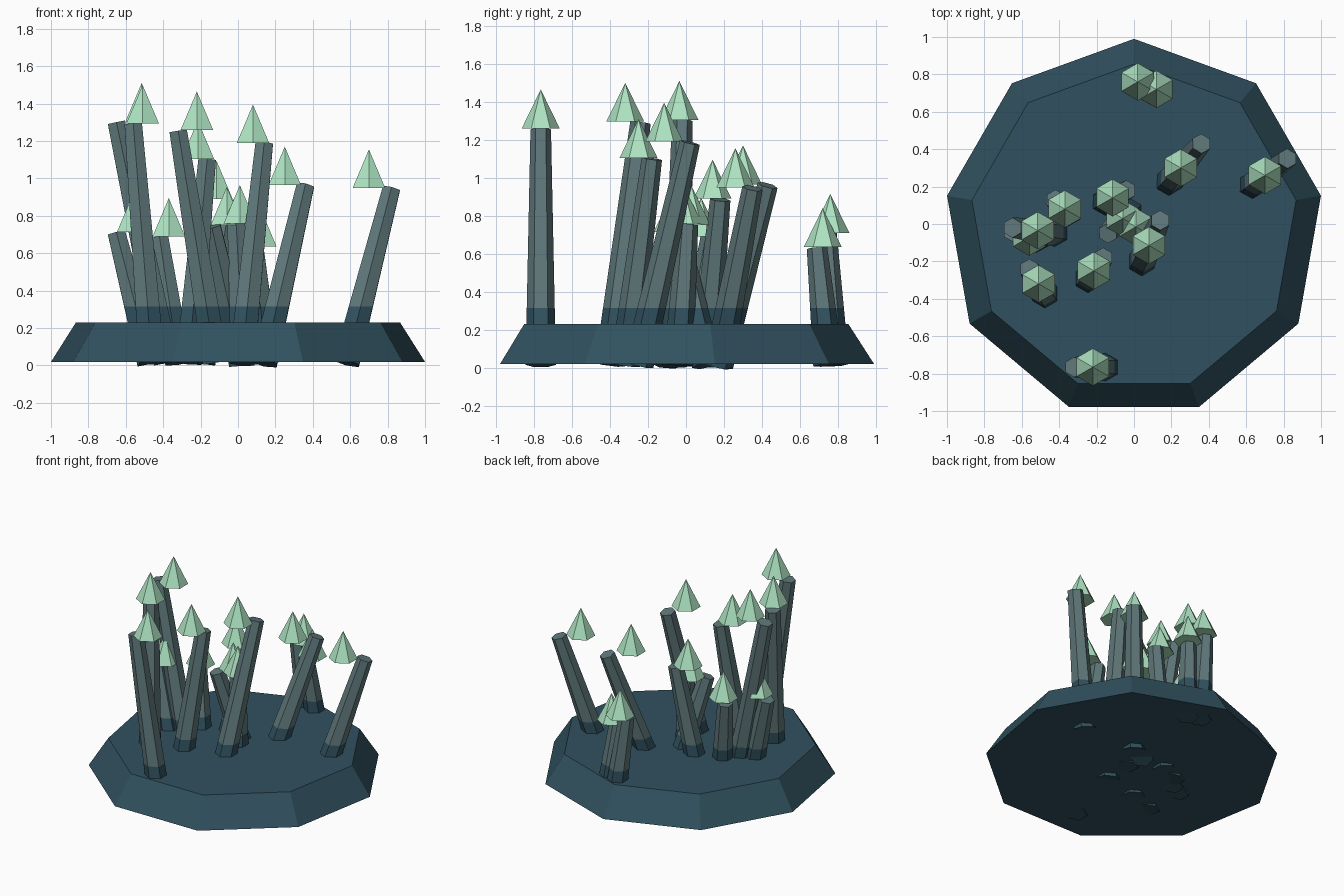
import bpy, bmesh, math
from mathutils import Vector, Matrix

if "Cube" in bpy.data.objects:
    bpy.data.objects.remove(bpy.data.objects["Cube"])


def material(name, rgb):
    m = bpy.data.materials.new(name)
    m.diffuse_color = (*rgb, 1)
    m.use_nodes = True
    m.node_tree.nodes["Principled BSDF"].inputs["Base Color"].default_value = m.diffuse_color
    return m


TEAL = material("dark_teal", (0.030, 0.083, 0.115))
GREY = material("slate_grey", (0.115, 0.186, 0.194))
MINT = material("pale_mint", (0.42, 0.77, 0.54))


def finish(bm, name, mats):
    me = bpy.data.meshes.new(name)
    bmesh.ops.recalc_face_normals(bm, faces=bm.faces)
    bm.to_mesh(me)
    bm.free()
    for m in mats:
        me.materials.append(m)
    ob = bpy.data.objects.new(name, me)
    bpy.context.collection.objects.link(ob)
    return ob


def frustum(sides, r1, r2, depth, turn=0.0):
    """Closed frustum centred on the origin; turn sets the first corner's angle."""
    bm = bmesh.new()
    bmesh.ops.create_cone(bm, cap_ends=True, segments=sides, radius1=r1,
                          radius2=r2, depth=depth)
    bm.verts.ensure_lookup_table()
    a = math.atan2(bm.verts[0].co.y, bm.verts[0].co.x)
    bmesh.ops.rotate(bm, verts=bm.verts, matrix=Matrix.Rotation(turn - a, 3, 'Z'))
    return bm


def column(i, c, top, z):
    """Leaning hexagonal column with a teal foot."""
    c, top = Vector(c), Vector(top)
    upper = Vector((top.x, top.y, z - 0.005))
    lower = Vector((2 * c.x - top.x, 2 * c.y - top.y, 0.015))
    axis = upper - lower
    bm = frustum(6, 0.080, 0.054, axis.length, math.pi / 2)
    rot = Vector((0, 0, 1)).rotation_difference(axis).to_matrix().to_4x4()
    bm.transform(Matrix.Translation((upper + lower) / 2) @ rot)
    # cut the foot band and colour it by height
    bmesh.ops.bisect_plane(bm, geom=bm.verts[:] + bm.edges[:] + bm.faces[:],
                           plane_co=(0, 0, 0.315), plane_no=(0, 0, 1))
    for f in bm.faces:
        f.material_index = 0 if f.calc_center_median().z < 0.315 else 1
    finish(bm, f"column_{i}", [TEAL, GREY])


def cap(i, c, z):
    """Six-sided pointed cap floating above the column's middle."""
    bm = frustum(6, 0.1, 0.0, 0.205, math.pi / 2)
    bmesh.ops.remove_doubles(bm, verts=bm.verts, dist=1e-5)
    bm.transform(Matrix.Translation((c[0], c[1], z + 0.1025)))
    finish(bm, f"cap_{i}", [MINT])


# nine-sided base slab
base = frustum(9, 1.015, 0.88, 0.21, math.pi / 2)
base.transform(Matrix.Translation((0, -0.025, 0.125)))
finish(base, "base", [TEAL])

# column middle, column top, height of the cap's underside
COLUMNS = [
    ((0.02, 0.76), (-0.02, 0.74), 0.71),
    ((0.12, 0.72), (0.09, 0.69), 0.635),
    ((0.25, 0.30), (0.36, 0.43), 0.965),
    ((0.70, 0.26), (0.82, 0.35), 0.95),
    ((-0.115, 0.14), (-0.04, 0.18), 0.89),
    ((-0.37, 0.08), (-0.42, 0.13), 0.69),
    ((-0.515, -0.035), (-0.65, -0.02), 1.305),
    ((-0.56, -0.07), (-0.65, -0.04), 0.715),
    ((-0.51, -0.32), (-0.56, -0.24), 1.295),
    ((-0.215, -0.25), (-0.165, -0.18), 1.105),
    ((-0.22, -0.765), (-0.32, -0.765), 1.26),
    ((0.08, -0.115), (0.14, 0.02), 1.19),
    ((-0.06, 0.03), (-0.14, -0.05), 0.75),
    ((0.01, -0.015), (-0.01, 0.01), 0.76),
]
for i, (c, top, z) in enumerate(COLUMNS, 1):
    column(i, c, top, z)
    cap(i, c, z)
